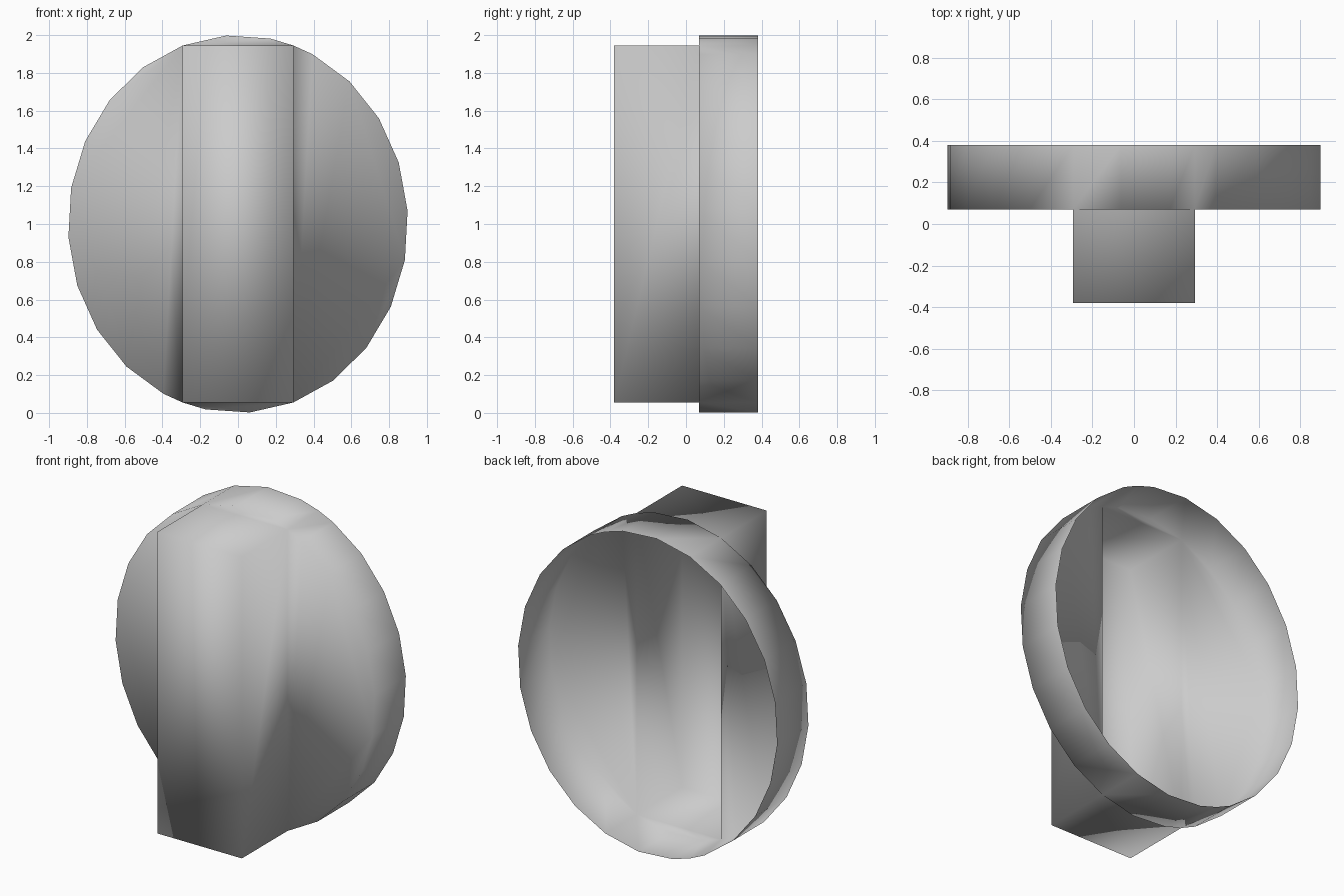
import bpy, bmesh
from math import sin, cos, radians

cube = bpy.data.objects.get("Cube")
if cube:
    bpy.data.objects.remove(cube)

RX, RZ = 0.9, 1.0                 # dial radii
HX, HZ = 0.293, 0.945             # grip half width and half height
GRIP_Y, FACE_Y, BACK_Y = -0.38, 0.07, 0.38

grey = bpy.data.materials.new("plain grey")
grey.use_nodes = True
colour = (0.6, 0.6, 0.6, 1)
grey.diffuse_color = colour
grey.node_tree.nodes["Principled BSDF"].inputs["Base Color"].default_value = colour

# Outline of the dial, clockwise from the top, with the grip corners inserted
angles = [-4 + 15 * i for i in range(24)]
outline = [(a, RX * sin(radians(a)), RZ * cos(radians(a))) for a in angles]
corners = {(1, 1): 19, (1, -1): 161, (-1, -1): 199, (-1, 1): 341}
outline = [p for p in outline if p[0] not in corners.values()]
outline += [(a, HX * sx, HZ * sz) for (sx, sz), a in corners.items()]
outline.sort()
order = [p[0] for p in outline]

bm = bmesh.new()


def ring(y):
    return [bm.verts.new((x, y, z + 1)) for a, x, z in outline]


face_rim, back_rim = ring(FACE_Y), ring(BACK_Y)
count = len(outline)

# Dial wall, open at the back
for i in range(count):
    j = (i + 1) % count
    bm.faces.new((face_rim[i], face_rim[j], back_rim[j], back_rim[i]))

# Four flat pieces of the dial face around the grip
stops = [order.index(a) for a in corners.values()]
for k in range(4):
    start, end = stops[k], stops[(k + 1) % 4]
    length = (end - start) % count
    bm.faces.new([face_rim[(start + n) % count] for n in range(length + 1)])

# Hollow grip: four walls and a front
base = [face_rim[i] for i in stops]
tip = [bm.verts.new((v.co.x, GRIP_Y, v.co.z)) for v in base]
for k in range(4):
    n = (k + 1) % 4
    bm.faces.new((base[k], base[n], tip[n], tip[k]))
bm.faces.new(tip)

bmesh.ops.recalc_face_normals(bm, faces=bm.faces)
front = min(bm.faces, key=lambda f: f.calc_center_median().y)
if front.normal.y > 0:
    bmesh.ops.reverse_faces(bm, faces=bm.faces)
for f in bm.faces:
    f.smooth = True

mesh = bpy.data.meshes.new("dial_knob")
bm.to_mesh(mesh)
bm.free()
mesh.materials.append(grey)
knob = bpy.data.objects.new("dial_knob", mesh)
bpy.context.scene.collection.objects.link(knob)
